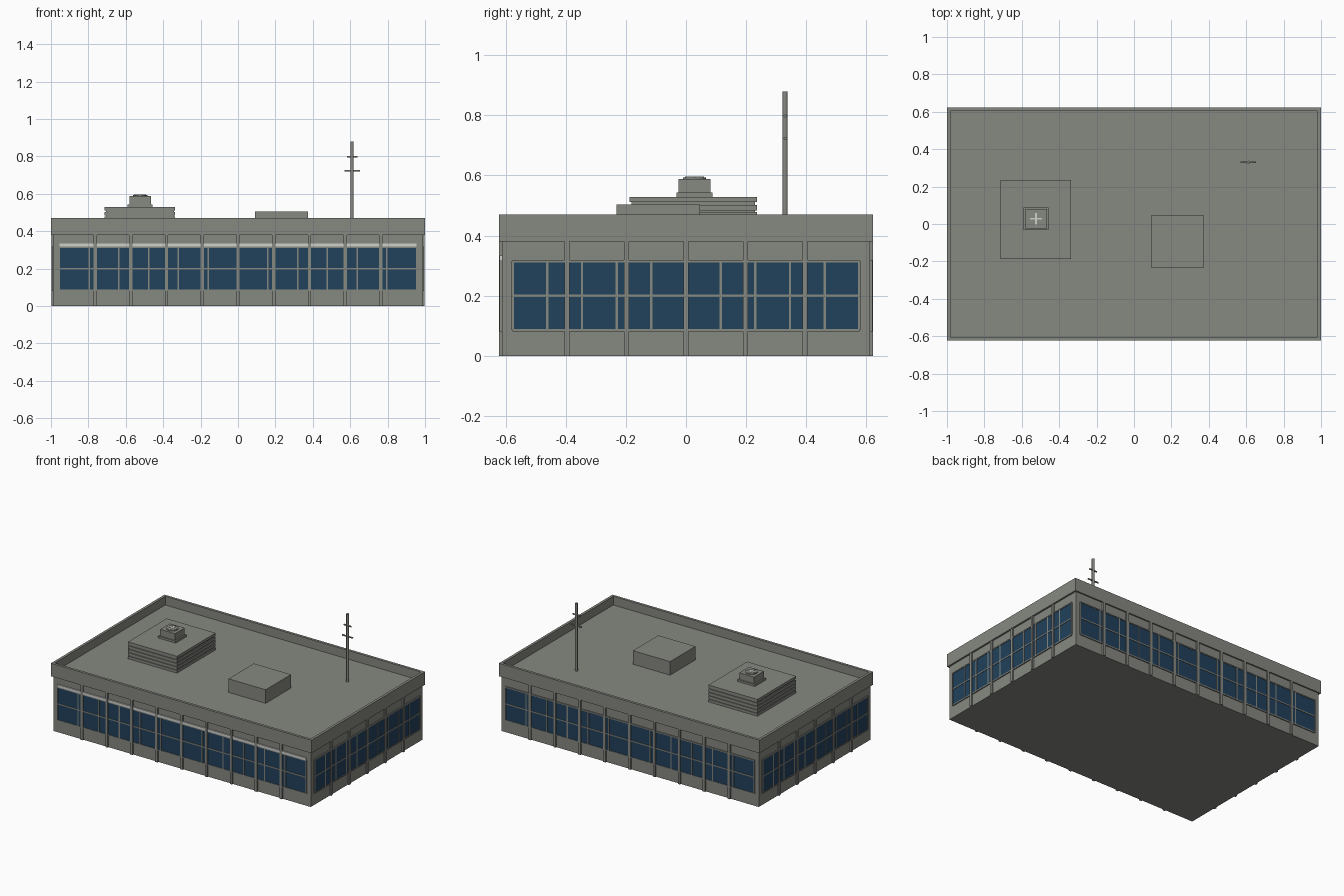
import bpy, bmesh
from mathutils import Matrix, Vector

if "Cube" in bpy.data.objects:
    bpy.data.objects.remove(bpy.data.objects["Cube"], do_unlink=True)


def material(name, rgb):
    m = bpy.data.materials.new(name)
    m.use_nodes = True
    col = (*rgb, 1)
    m.diffuse_color = col
    m.node_tree.nodes["Principled BSDF"].inputs["Base Color"].default_value = col
    return m


concrete = material("concrete grey", (0.24, 0.246, 0.22))
glass = material("blue glass", (0.015, 0.052, 0.105))
pale = material("pale trim", (0.62, 0.62, 0.60))


def finish(name, bm, mat):
    mesh = bpy.data.meshes.new(name)
    bm.to_mesh(mesh)
    bm.free()
    mesh.materials.append(mat)
    obj = bpy.data.objects.new(name, mesh)
    bpy.context.collection.objects.link(obj)
    return obj


def boxes(name, mat, spans):
    """One object from boxes given as ((x0, x1), (y0, y1), (z0, z1))."""
    bm = bmesh.new()
    for span in spans:
        centre = Vector([(a + b) / 2 for a, b in span])
        size = [abs(b - a) for a, b in span]
        bmesh.ops.create_cube(bm, size=1, matrix=Matrix.LocRotScale(centre, None, size))
    return finish(name, bm, mat)


def rod(name, mat, centre, radius, length, axis="Z", sides=12):
    bm = bmesh.new()
    turn = Matrix.Rotation(1.5708, 4, "Y") if axis == "X" else Matrix()
    bmesh.ops.create_cone(bm, cap_ends=True, segments=sides, radius1=radius, radius2=radius,
                          depth=length, matrix=Matrix.Translation(centre) @ turn)
    obj = finish(name, bm, mat)
    for p in obj.data.polygons:
        p.use_smooth = len(p.vertices) == 4
    return obj


def around(x, y, hx, hy, z0, z1):
    return ((x - hx, x + hx), (y - hy, y + hy), (z0, z1))


# Main block and parapet
WX, WY = 0.988, 0.613
OX, OY, RIM = 1.0, 0.623, 0.018
boxes("wall_block", concrete, [around(0, 0, WX, WY, 0, 0.41)])
PZ = (0.38, 0.47)
boxes("parapet", concrete,
      [((-OX, OX), (s * OY, s * (OY - RIM)), PZ) for s in (-1, 1)] +
      [((s * OX, s * (OX - RIM)), (RIM - OY, OY - RIM), PZ) for s in (-1, 1)])

# Facades: glass band, window bars and pilasters on each side
Z0, ZM, Z1 = 0.085, 0.2, 0.315


def facade(side, along_x, sign):
    wall = WY if along_x else WX
    half = 0.955 if along_x else 0.577
    panes = 12 if along_x else 10
    pitch = 0.191 if along_x else 0.198
    reach = 4 if along_x else 2

    def slab(u0, u1, z0, z1, out):
        depth = (sign * (wall - 0.005), sign * (wall + out))
        return ((u0, u1), depth, (z0, z1)) if along_x else (depth, (u0, u1), (z0, z1))

    boxes(side + "_glass", glass, [slab(-half, half, Z0, Z1, 0.004)])
    bars = [slab(-half, half, z - 0.004, z + 0.004, 0.007) for z in (Z0, ZM, Z1)]
    for i in range(panes + 1):
        u = -half + 2 * half * i / panes
        bars.append(slab(u - 0.004, u + 0.004, Z0, Z1, 0.007))
    boxes(side + "_window_bars", concrete, bars)
    boxes(side + "_pilasters", concrete,
          [slab(i * pitch - 0.009, i * pitch + 0.009, 0, 0.385, 0.01)
           for i in range(-reach, reach + 1)])
    if side == "front":
        boxes("front_blind_strip", pale, [slab(-half, half, 0.317, 0.334, 0.008)])


facade("front", True, -1)
facade("back", True, 1)
facade("left", False, 1)
facade("right", False, -1)

# Louvred plant room
PX, PY = -0.525, 0.024
boxes("plant_room", concrete, [around(PX, PY, 0.182, 0.206, 0.4, 0.528)])
boxes("plant_room_louvres", concrete,
      [around(PX, PY, 0.188, 0.212, z, z + 0.018) for z in (0.412, 0.436, 0.46, 0.484, 0.511)])

# Rooftop fan unit
FX, FY = -0.523, 0.028
boxes("fan_unit", concrete, [around(FX, FY, 0.067, 0.06, 0.525, 0.543),
                             around(FX, FY, 0.057, 0.053, 0.543, 0.589)])
rod("fan_ring", concrete, (FX, FY, 0.59), 0.038, 0.008, sides=24)
boxes("fan_blades", pale, [around(FX, FY, 0.032, 0.005, 0.592, 0.596),
                           around(FX, FY, 0.005, 0.032, 0.592, 0.596)])

# Stair head
boxes("stair_head", concrete, [((0.09, 0.375), (-0.232, 0.046), (0.4, 0.504))])

# Antenna mast with two crossbars
AX, AY = 0.61, 0.33
rod("antenna_mast", concrete, (AX, AY, 0.64), 0.0085, 0.48)
rod("antenna_bar_upper", concrete, (AX, AY, 0.798), 0.005, 0.056, "X")
rod("antenna_bar_lower", concrete, (AX, AY, 0.723), 0.005, 0.082, "X")
